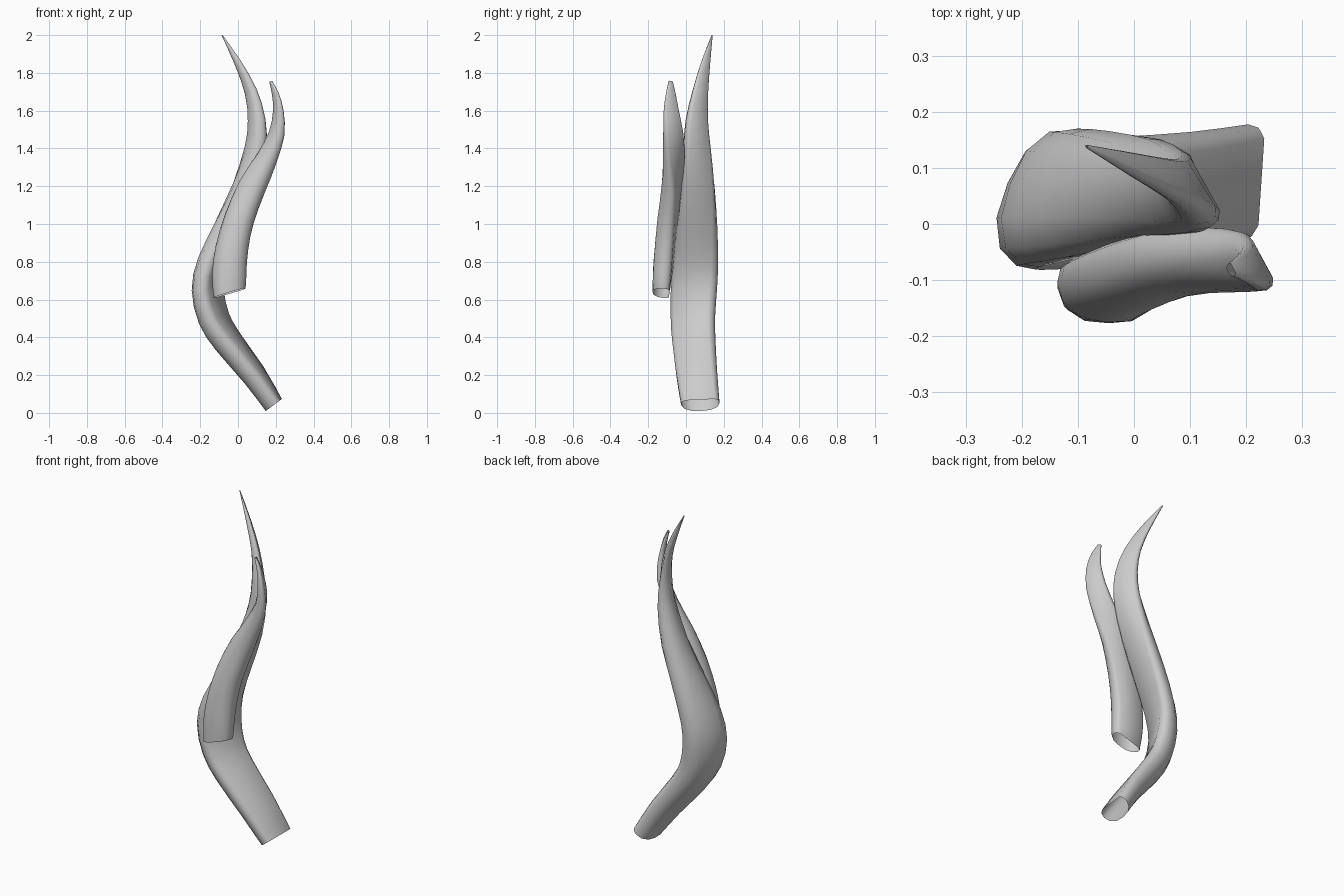
import bpy, math
from mathutils import Vector

# D-shaped cross-section: nearly flat on the -v side, domed on the +v side
PROFILE = [(1, -0.25), (0.86, 0.42), (0.5, 0.88), (0, 1), (-0.5, 0.9), (-0.87, 0.45),
           (-1, -0.2), (-0.95, -0.72), (-0.74, -1), (0.78, -1), (0.96, -0.72)]
STEPS = 2


def smooth_rings(rings):
    """Catmull-Rom interpolation of all ring values."""
    out = []
    for i in range(len(rings) - 1):
        p0, p1 = rings[max(i - 1, 0)], rings[i]
        p2, p3 = rings[i + 1], rings[min(i + 2, len(rings) - 1)]
        for s in range(STEPS):
            t = s / STEPS
            out.append([0.5 * (2 * b + (c - a) * t + (2 * a - 5 * b + 4 * c - d) * t * t
                               + (3 * b - a - 3 * c + d) * t ** 3)
                        for a, b, c, d in zip(p0, p1, p2, p3)])
    return out + [list(rings[-1])]


def strand(name, root_direction, rings):
    """Loft rings of (x, y, z, half width, half thickness, twist in degrees)."""
    rings = smooth_rings(rings)
    centres = [Vector(r[:3]) for r in rings]
    verts, faces, n = [], [], len(PROFILE)
    for i, (_, _, _, width, thick, twist) in enumerate(rings):
        tangent = (centres[min(i + 1, len(rings) - 1)] - centres[max(i - 1, 0)]).normalized()
        if i == 0:
            tangent = Vector(root_direction).normalized()
        a = math.radians(twist)
        u = Vector((math.cos(a), math.sin(a), 0))
        u = (u - tangent * u.dot(tangent)).normalized()
        v = tangent.cross(u)
        verts += [centres[i] + u * width * p + v * thick * q for p, q in PROFILE]
    for i in range(len(rings) - 1):
        a, b = i * n, (i + 1) * n
        for k in range(n):
            m = (k + 1) % n
            faces.append((a + k, a + m, b + m, b + k))
    mesh = bpy.data.meshes.new(name)
    mesh.from_pydata(verts, [], faces)
    mesh.shade_smooth()
    obj = bpy.data.objects.new(name, mesh)
    bpy.context.collection.objects.link(obj)
    return obj


# Long S-shaped strand, open at the root
strand("long_strand", (-0.6, 0, 0.8), [
    (0.187, 0.077, 0.040, 0.102, 0.050, 84),
    (0.078, 0.060, 0.200, 0.110, 0.056, 75),
    (-0.065, 0.047, 0.380, 0.118, 0.062, 69),
    (-0.137, 0.045, 0.500, 0.124, 0.062, 67),
    (-0.170, 0.050, 0.650, 0.130, 0.060, 67),
    (-0.147, 0.055, 0.800, 0.124, 0.058, 73),
    (-0.064, 0.060, 1.000, 0.107, 0.056, 85),
    (0.023, 0.060, 1.200, 0.090, 0.052, 98),
    (0.085, 0.052, 1.400, 0.075, 0.043, 115),
    (0.093, 0.053, 1.550, 0.063, 0.033, 122),
    (0.064, 0.073, 1.700, 0.045, 0.022, 125),
    (-0.002, 0.102, 1.850, 0.026, 0.013, 125),
    (-0.085, 0.138, 2.000, 0.003, 0.002, 125),
])

# Short strand in front, flat side facing the long one, open at the root
strand("short_strand", (-0.3, 0.1, 1), [
    (-0.045, -0.133, 0.635, 0.088, 0.044, 180),
    (-0.047, -0.124, 0.750, 0.091, 0.051, 176),
    (-0.032, -0.113, 0.880, 0.087, 0.052, 174),
    (0.004, -0.098, 1.030, 0.081, 0.051, 170),
    (0.070, -0.077, 1.200, 0.076, 0.046, 162),
    (0.147, -0.070, 1.350, 0.064, 0.039, 138),
    (0.200, -0.072, 1.480, 0.056, 0.030, 122),
    (0.210, -0.081, 1.600, 0.043, 0.019, 117),
    (0.195, -0.082, 1.690, 0.028, 0.012, 120),
    (0.172, -0.082, 1.755, 0.012, 0.006, 120),
])
